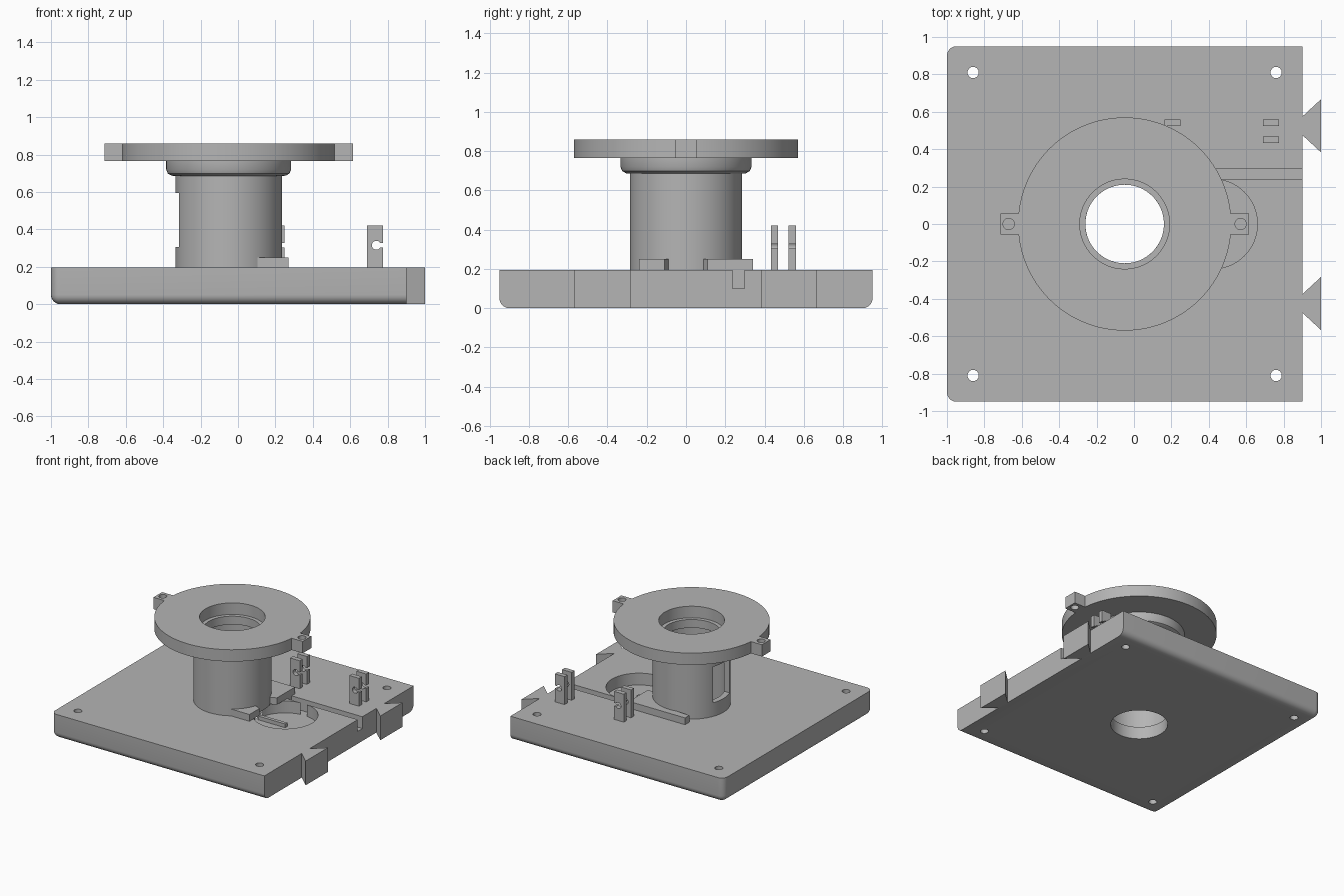
import bpy, bmesh, math
from mathutils import Matrix

cube = bpy.data.objects.get("Cube")
if cube:
    bpy.data.objects.remove(cube, do_unlink=True)

grey = bpy.data.materials.new("plain grey")
grey.use_nodes = True
tone = (0.46, 0.46, 0.46, 1)
grey.diffuse_color = tone
grey.node_tree.nodes["Principled BSDF"].inputs["Base Color"].default_value = tone

AXIS_X = -0.05   # column axis
TOP = 0.195      # top of the base plate


def finish(bm, name):
    bmesh.ops.recalc_face_normals(bm, faces=bm.faces)
    mesh = bpy.data.meshes.new(name)
    bm.to_mesh(mesh)
    bm.free()
    mesh.materials.append(grey)
    ob = bpy.data.objects.new(name, mesh)
    bpy.context.collection.objects.link(ob)
    return ob


def box(name, x, y, z):
    bm = bmesh.new()
    bmesh.ops.create_cube(bm, size=1)
    for v in bm.verts:
        for i, (lo, hi) in enumerate((x, y, z)):
            v.co[i] = hi if v.co[i] > 0 else lo
    return finish(bm, name)


def cylinder(name, x, y, r, z, axis="Z", sides=64):
    bm = bmesh.new()
    bmesh.ops.create_cone(bm, cap_ends=True, segments=sides, radius1=r, radius2=r, depth=z[1] - z[0])
    mid = sum(z) / 2
    if axis == "Y":
        bmesh.ops.rotate(bm, verts=bm.verts, matrix=Matrix.Rotation(math.pi / 2, 3, "X"))
        bmesh.ops.translate(bm, verts=bm.verts, vec=(x, mid, y))
    else:
        bmesh.ops.translate(bm, verts=bm.verts, vec=(x, y, mid))
    return finish(bm, name)


def prism(name, outline, z):
    bm = bmesh.new()
    face = bm.faces.new([bm.verts.new((x, y, z[0])) for x, y in outline])
    ext = bmesh.ops.extrude_face_region(bm, geom=[face])
    top = [g for g in ext["geom"] if isinstance(g, bmesh.types.BMVert)]
    bmesh.ops.translate(bm, verts=top, vec=(0, 0, z[1] - z[0]))
    return finish(bm, name)


def lathe(name, profile, sides=96):
    bm = bmesh.new()
    rings = []
    for k in range(sides):
        a = 2 * math.pi * k / sides
        rings.append([bm.verts.new((AXIS_X + r * math.cos(a), r * math.sin(a), z)) for r, z in profile])
    n = len(profile)
    for k in range(sides):
        a, b = rings[k], rings[(k + 1) % sides]
        for i in range(n):
            j = (i + 1) % n
            bm.faces.new((a[i], b[i], b[j], a[j]))
    return finish(bm, name)


def cut(target, *cutters):
    bpy.context.view_layer.objects.active = target
    for c in cutters:
        mod = target.modifiers.new("cut", "BOOLEAN")
        mod.operation, mod.solver, mod.object = "DIFFERENCE", "EXACT", c
        bpy.ops.object.modifier_apply(modifier=mod.name)
        bpy.data.objects.remove(c, do_unlink=True)


def smooth(ob):
    bpy.ops.object.select_all(action="DESELECT")
    ob.select_set(True)
    bpy.context.view_layer.objects.active = ob
    bpy.ops.object.shade_smooth_by_angle(angle=math.radians(30))


# Base plate, rounded everywhere except the joining side
base = box("base_plate", (-1, 0.9), (-0.95, 0.95), (0, TOP))
bm = bmesh.new()
bm.from_mesh(base.data)
edges = []
for e in bm.edges:
    a, b = (v.co for v in e.verts)
    left = a.x < 0 and b.x < 0
    low = a.z < 0.01 and b.z < 0.01
    joining = a.x > 0 and b.x > 0
    if (low and not joining) or (left and abs(a.z - b.z) > 0.1):
        edges.append(e)
bmesh.ops.bevel(bm, geom=edges, offset=0.05, segments=6, profile=0.5, affect="EDGES")
bm.to_mesh(base.data)
bm.free()

# Bore, screw holes, round pocket and cable groove
cut(base,
    cylinder("bore", AXIS_X, 0, 0.21, (-0.1, 0.3)),
    cylinder("upper_bore", AXIS_X, 0, 0.24, (0.1, 0.3)),
    cylinder("pocket", 0.42, 0, 0.24, (0.1, 0.3)),
    box("groove", (0.27, 1), (0.238, 0.298), (0.1, 0.3)))
for x in (-0.86, 0.76):
    for y in (-0.81, 0.81):
        cut(base, cylinder("screw_hole", x, y, 0.03, (-0.1, 0.3), sides=32))
smooth(base)

# Dovetail joints
for label, y in (("front", -0.425), ("back", 0.525)):
    prism("dovetail_" + label,
          [(0.895, y - 0.045), (1, y - 0.142), (1, y + 0.142), (0.895, y + 0.045)], (0, TOP))

# Hollow column with a rounded collar and a side window
column = lathe("column", [
    (0.24, 0.19), (0.285, 0.19), (0.285, 0.685), (0.305, 0.687), (0.325, 0.698),
    (0.334, 0.72), (0.334, 0.767), (0.21, 0.767), (0.21, 0.7), (0.24, 0.7)])
cut(column, box("window", (-0.5, -0.15), (-0.105, 0.105), (0.305, 0.595)))
smooth(column)

# Top flange with two drilled ears
flange = lathe("flange", [(0.24, 0.765), (0.57, 0.765), (0.57, 0.86), (0.24, 0.86)])
smooth(flange)
for label, x, hole in (("right", (-0.715, -0.6), -0.67), ("left", (0.5, 0.615), 0.57)):
    ear = box("flange_ear_" + label, x, (-0.055, 0.055), (0.765, 0.86))
    cut(ear, cylinder("ear_hole", hole, 0, 0.03, (0.7, 0.9), sides=32))
    smooth(ear)

# Angled lever lying around the column foot
lever = prism("lever", [
    (0.1, -0.24), (0.27, -0.24), (0.27, -0.11), (0.22, -0.09), (0.22, 0.09), (0.27, 0.11),
    (0.27, 0.34), (-0.23, 0.34), (-0.23, 0.285), (0.02, 0.275), (0.16, 0.19), (0.225, 0.06),
    (0.21, -0.1)], (TOP, 0.25))

# Thin rod in the pocket
box("pocket_rod", (0.19, 0.43), (-0.014, 0.014), (0.095, 0.13))

# Two pairs of notched clip posts
for side, x in (("inner", 0.162), ("outer", 0.69)):
    for label, y in (("front", 0.432), ("back", 0.523)):
        post = box("clip_post_%s_%s" % (side, label), (x, x + 0.086), (y, y + 0.037), (TOP - 0.01, 0.42))
        cut(post,
            cylinder("clip_hole", x + 0.05, 0.315, 0.024, (y - 0.1, y + 0.1), axis="Y", sides=32),
            box("clip_slot", (x + 0.05, x + 0.2), (y - 0.1, y + 0.1), (0.303, 0.327)))
        smooth(post)
